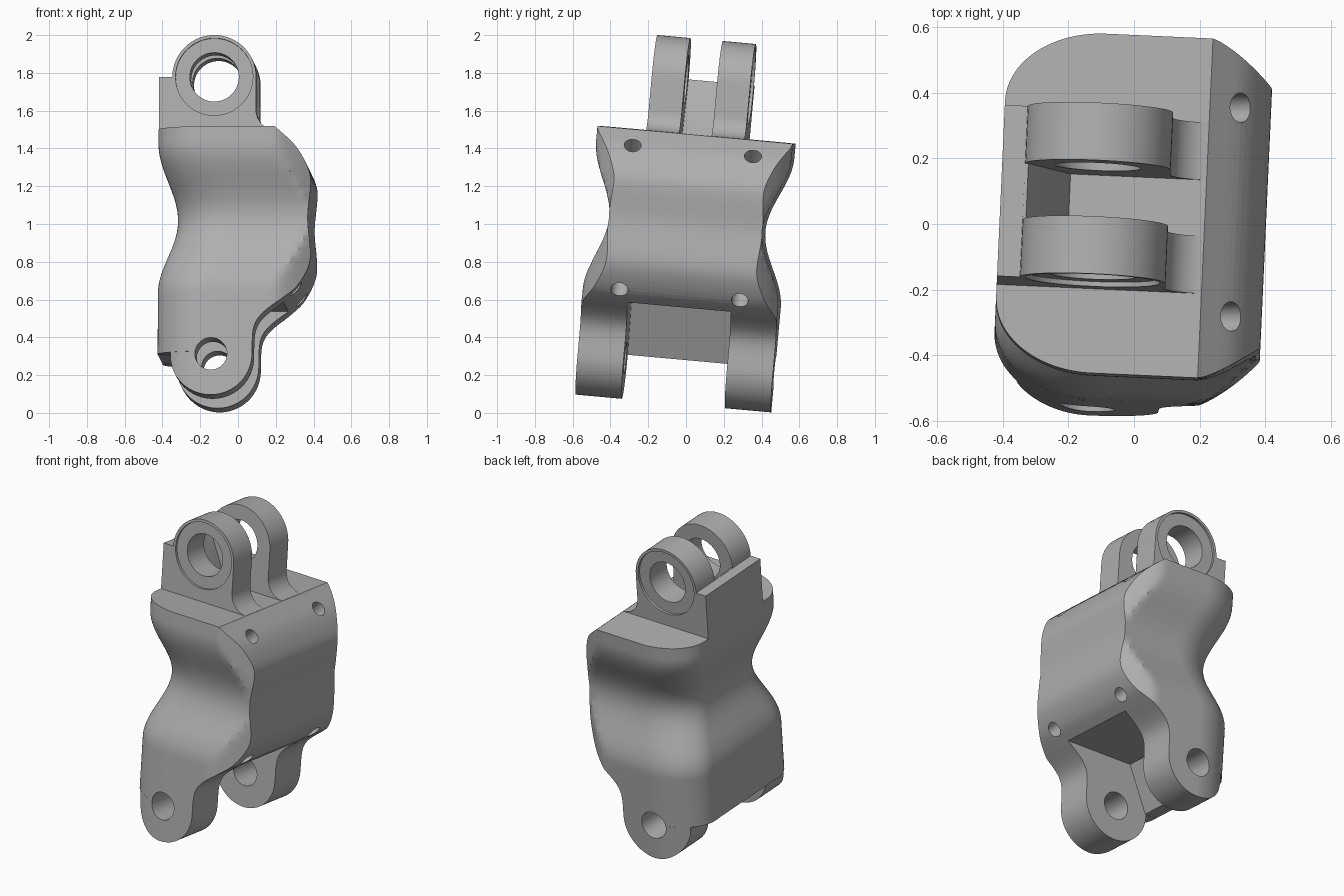
import bpy, bmesh, math
from mathutils import Matrix, Vector

cube = bpy.data.objects.get("Cube")
if cube:
    bpy.data.objects.remove(cube)

grey = bpy.data.materials.new("plain_grey")
grey.use_nodes = True
COLOUR = (0.43, 0.43, 0.43, 1)
grey.diffuse_color = COLOUR
grey.node_tree.nodes["Principled BSDF"].inputs["Base Color"].default_value = COLOUR

# The whole link leans slightly back and is turned a little
POSE = (Matrix.Translation((0, 0, 1)) @ Matrix.Rotation(math.radians(-2.6), 4, 'Z')
        @ Matrix.Rotation(math.radians(-5.2), 4, 'X') @ Matrix.Translation((0, 0.015, 0)))
PIN_X, TOP_PIN, LOW_PIN = -0.118, 0.76, -0.735
TOP_R, LOW_R = 0.222, 0.218
BACK = -0.41


def make(name, bm):
    bmesh.ops.recalc_face_normals(bm, faces=bm.faces)
    mesh = bpy.data.meshes.new(name)
    bm.to_mesh(mesh)
    bm.free()
    mesh.materials.append(grey)
    ob = bpy.data.objects.new(name, mesh)
    bpy.context.collection.objects.link(ob)
    return ob


def loft(name, rings):
    bm = bmesh.new()
    rows = [[bm.verts.new(p) for p in ring] for ring in rings]
    n = len(rows[0])
    for a, b in zip(rows, rows[1:]):
        for i in range(n):
            j = (i + 1) % n
            bm.faces.new((a[i], a[j], b[j], b[i]))
    bm.faces.new(rows[0])
    bm.faces.new(rows[-1])
    return make(name, bm)


def prism(name, profile, y0, y1):
    return loft(name, [[(x, y, z) for x, z in profile] for y in (y0, y1)])


def cylinder(name, centre, direction, radius, length):
    bm = bmesh.new()
    turn = Vector(direction).to_track_quat('Z', 'Y').to_matrix().to_4x4()
    bmesh.ops.create_cone(bm, cap_ends=True, segments=48, radius1=radius, radius2=radius,
                          depth=length, matrix=Matrix.Translation(centre) @ turn)
    return make(name, bm)


def cut(ob, cutter):
    cutter.hide_render = True
    mod = ob.modifiers.new("cut", 'BOOLEAN')
    mod.operation, mod.solver, mod.object = 'DIFFERENCE', 'EXACT', cutter
    bpy.context.view_layer.objects.active = ob
    bpy.ops.object.modifier_apply(modifier=mod.name)
    bpy.data.objects.remove(cutter)


def arc(cx, cz, r, a0, a1, n=32):
    return [(cx + r * math.cos(math.radians(a0 + (a1 - a0) * i / n)),
             cz + r * math.sin(math.radians(a0 + (a1 - a0) * i / n))) for i in range(n + 1)]


# Front-side contour (z, x) of the body, smoothed between points
CONTOUR = [(0.475, 0.215), (0.38, 0.32), (0.28, 0.38), (0.2, 0.402), (0, 0.387), (-0.2, 0.402),
           (-0.28, 0.385), (-0.38, 0.325), (-0.44, 0.255), (-0.5, 0.175), (-0.55, 0.128),
           (-0.61, 0.105), (-0.735, 0.1)]


def contour(z):
    k = next((i for i in range(len(CONTOUR) - 1) if z >= CONTOUR[i + 1][0]), len(CONTOUR) - 2)

    def slope(i):
        a, b = CONTOUR[max(i - 1, 0)], CONTOUR[min(i + 1, len(CONTOUR) - 1)]
        return (b[1] - a[1]) / (b[0] - a[0])
    (z0, x0), (z1, x1) = CONTOUR[k], CONTOUR[k + 1]
    h = z1 - z0
    t = (z - z0) / h
    return ((2*t**3 - 3*t**2 + 1) * x0 + (t**3 - 2*t**2 + t) * h * slope(k)
            + (3*t**2 - 2*t**3) * x1 + (t**3 - t**2) * h * slope(k + 1))


def waist(z):
    return 0.5 * (1 + math.cos(math.pi * z / 0.4)) if abs(z) < 0.4 else 0


def section(z, left, right, n=36):
    """Outline with round back corners and tapered front corners."""
    wide = 0.52 - 0.113 * waist(z)
    back = BACK + 0.1 * waist(z)
    side = []
    for i in range(n + 1):
        x = left + (right - left) * (i / n) ** 1.6
        t = min(max((x - back) / 0.3, 0), 1)
        y = wide - 0.22 + 0.22 * math.sqrt(1 - (1 - t) ** 2)
        if x > 0.2:
            y = min(y, 0.525 - 0.125 * ((x - 0.2) / 0.2) ** 1.4)
        side.append((x, y))
    return [(x, y, z) for x, y in side] + [(x, -y, z) for x, y in reversed(side)]


# Body with the two lower lugs
rings = []
STEPS = 70
for i in range(STEPS + 1):
    z = 0.475 - (0.475 + 0.72) * i / STEPS
    rings.append(section(z, BACK + 0.1 * waist(z), contour(z)))
rings.append(section(-0.7205, PIN_X - LOW_R, contour(-0.7205)))
for i in range(25):
    a = math.radians(88 * i / 24)
    half = LOW_R * math.cos(a)
    rings.append(section(LOW_PIN - LOW_R * math.sin(a), PIN_X - half, PIN_X + half))
body = loft("body", rings)

# Slot between the lower lugs, leaving a back web
cut(body, prism("slot", [(0.7, -0.44), (-0.2, -0.44), (-0.33, -0.719), (-0.7, -0.719),
                         (-0.7, -1.2), (0.7, -1.2)], -0.275, 0.275))
cut(body, cylinder("pin_hole", (PIN_X, 0, LOW_PIN), (0, 1, 0), 0.085, 2))

# Four angled holes in the front corners
for y in (-0.32, 0.32):
    for s, z in ((1, 0.392), (-1, -0.36)):
        cut(body, cylinder("cord_hole", (0.31, y, z), (1, 0, s), 0.045, 0.36))

# Upper lugs with a back web
profile = ([(BACK, 0.47), (BACK, TOP_PIN), (PIN_X - TOP_R, TOP_PIN)]
           + arc(PIN_X, TOP_PIN, TOP_R, 178, 0)
           + arc(0.214, 0.586, 0.11, 180, 270, 12) + [(0.214, 0.47)])
lugs = prism("upper_lugs", profile, -0.262, 0.262)
cut(lugs, prism("slot", [(0.7, 0.3), (0.7, 1.2), (-0.7, 1.2), (-0.7, 0.762), (-0.33, 0.762),
                         (-0.2, 0.475), (-0.2, 0.3)], -0.086, 0.086))
cut(lugs, cylinder("pin_hole", (PIN_X, 0, TOP_PIN), (0, 1, 0), 0.13, 2))
for s in (-1, 1):
    cut(lugs, cylinder("recess", (PIN_X, s * 0.262, TOP_PIN), (0, 1, 0), 0.205, 0.03))

# Pose and shading
for ob in (body, lugs):
    ob.matrix_world = POSE
    bpy.ops.object.select_all(action='DESELECT')
    ob.select_set(True)
    bpy.context.view_layer.objects.active = ob
    bpy.ops.object.shade_smooth_by_angle(angle=math.radians(28))
